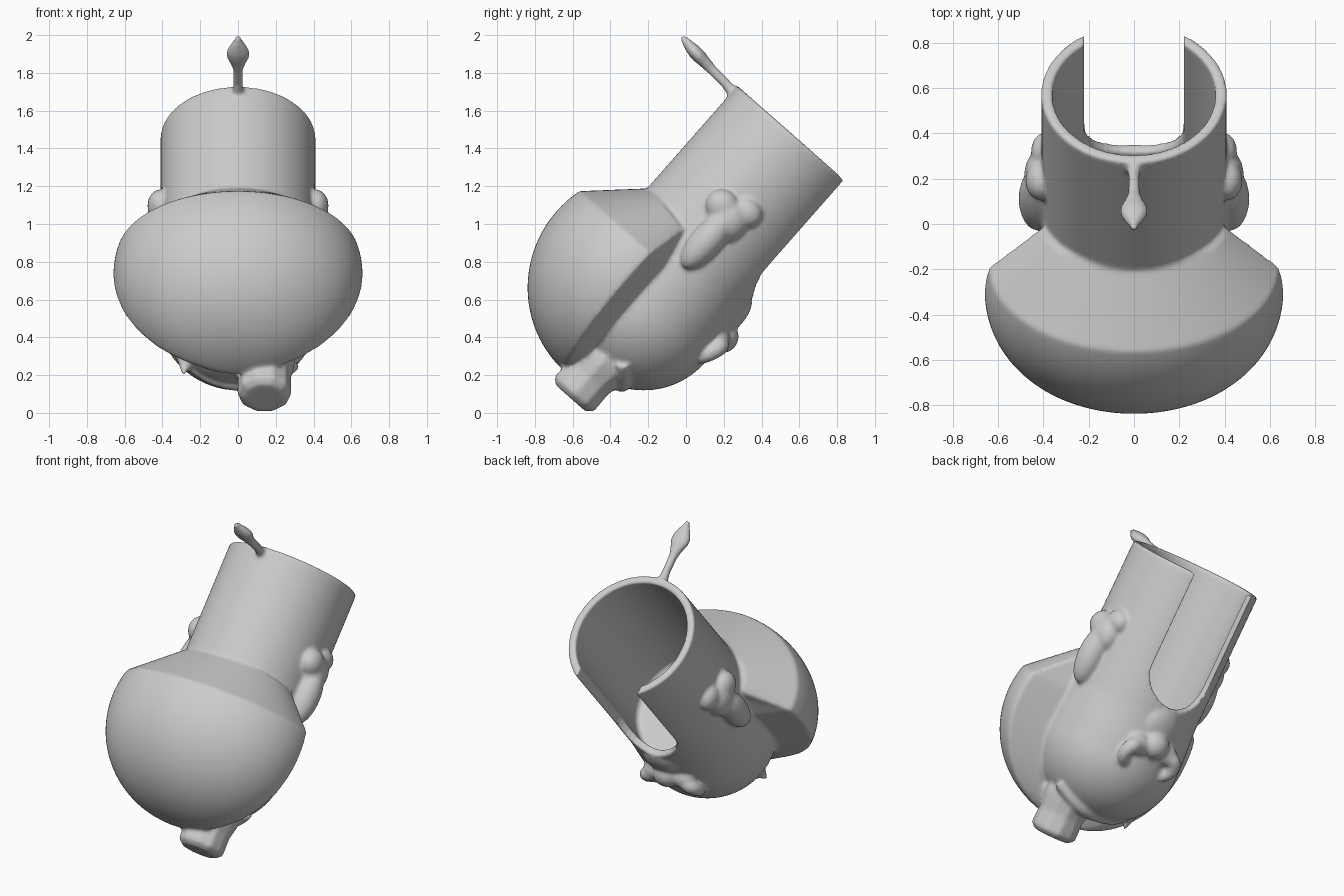
import bpy, bmesh, math
from mathutils import Matrix

if "Cube" in bpy.data.objects:
    bpy.data.objects.remove(bpy.data.objects["Cube"])

# Everything is built upright (z along the tube, -y toward the dome) then leaned back
LEAN = Matrix.Rotation(math.radians(-41.35), 4, 'X')
AXIS_Y = -0.53
parts = []


def link(name, data):
    ob = bpy.data.objects.new(name, data)
    bpy.context.collection.objects.link(ob)
    parts.append(ob)
    return ob


def activate(ob):
    bpy.ops.object.select_all(action='DESELECT')
    ob.select_set(True)
    bpy.context.view_layer.objects.active = ob


def make(name, bm):
    bmesh.ops.recalc_face_normals(bm, faces=bm.faces)
    me = bpy.data.meshes.new(name)
    bm.to_mesh(me)
    bm.free()
    return link(name, me)


def loft(bm, rings):
    """Skin closed rings of equal length and cap both ends."""
    vs = [[bm.verts.new(p) for p in r] for r in rings]
    n = len(vs[0])
    for a, b in zip(vs, vs[1:]):
        for i in range(n):
            bm.faces.new((a[i], a[(i + 1) % n], b[(i + 1) % n], b[i]))
    bm.faces.new(vs[0])
    bm.faces.new(vs[-1])


def ring(cx, cy, z, rx, ry, n):
    return [(cx + rx * math.cos(2 * math.pi * i / n),
             cy + ry * math.sin(2 * math.pi * i / n), z) for i in range(n)]


def ball(name, c, r):
    bm = bmesh.new()
    bmesh.ops.create_uvsphere(bm, u_segments=28, v_segments=18, radius=1,
                              matrix=Matrix.Translation(c) @ Matrix.Diagonal((*r, 1)))
    return make(name, bm)


def swept(name, pts, radii):
    """Smooth round tube through points with varying radius, as a mesh."""
    cu = bpy.data.curves.new(name, 'CURVE')
    cu.dimensions = '3D'
    cu.bevel_depth = 1
    cu.bevel_resolution = 4
    cu.use_fill_caps = True
    s = cu.splines.new('NURBS')
    s.points.add(len(pts) - 1)
    for p, co, r in zip(s.points, pts, radii):
        p.co = (*co, 1)
        p.radius = r
    s.use_endpoint_u = True
    s.order_u = 3
    s.resolution_u = 8
    ob = link(name, cu)
    activate(ob)
    bpy.ops.object.convert(target='MESH')
    bm = bmesh.new()
    bm.from_mesh(ob.data)
    bmesh.ops.remove_doubles(bm, verts=bm.verts, dist=1e-5)
    bmesh.ops.recalc_face_normals(bm, faces=bm.faces)
    bm.to_mesh(ob.data)
    bm.free()
    return ob


def cut(ob, cutter):
    mod = ob.modifiers.new("cut", 'BOOLEAN')
    mod.object = cutter
    mod.operation = 'DIFFERENCE'
    mod.solver = 'EXACT'
    activate(ob)
    bpy.ops.object.modifier_apply(modifier="cut")


# Solid tube with a round head end
prof = [(0.43 * math.sin(t), 0.265 - 0.43 * math.cos(t))
        for t in [math.pi / 2 * i / 16 for i in range(1, 17)]]
prof += [(0.425, 0.4), (0.41, 0.6), (0.41, 1.48)]
bm = bmesh.new()
loft(bm, [ring(0, AXIS_Y, z, r, r, 96) for r, z in prof])
tube = make("tube_body", bm)

# Half-round dome on the front, with bevelled back edge and a sloped shoulder
spans = []
for d in range(3, 106, 3):
    k = math.sin(math.radians(d))
    spans.append((0.66 * k ** 0.93, 0.62 + 0.08 * k, 0.52 * k,
                  0.35 - 0.61 * math.cos(math.radians(d)), 0))
spans += [(0.405, 0.65, 0.275, 0.72, 0.05), (0.36, 0.65, 0.24, 0.72, 0.05)]
rings = []
for rx, nc, rn, z, tilt in spans:
    arc = [(rx * math.cos(t), -nc - rn * math.sin(t), z + tilt * math.sin(t))
           for t in [math.pi * i / 64 for i in range(65)]]
    back = min(0.42, rx * 0.65)
    rings.append(arc + [(-back, -0.60, z), (back, -0.60, z)])
bm = bmesh.new()
loft(bm, rings)
dome = make("front_dome", bm)

# Ears: long lobe with two knobs, both sides
ears = []
for s, side in ((1, "right"), (-1, "left")):
    for c, r in (((0.425, -0.52, 0.76), (0.085, 0.085, 0.19)),
                 ((0.41, -0.58, 0.95), (0.07, 0.09, 0.085)),
                 ((0.395, -0.46, 1.01), (0.06, 0.085, 0.075)),
                 ((0.40, -0.51, 0.91), (0.085, 0.11, 0.12))):
        ears.append(ball("ear_" + side, (s * c[0], c[1], c[2]), r))

# Nose with ridge, tip, and open looped nostrils
nose = ball("nose_ridge", (0, -0.16, 0.55), (0.13, 0.07, 0.14))
ball("nose_tip", (0, -0.12, 0.43), (0.09, 0.085, 0.085))
for s, side in ((1, "right"), (-1, "left")):
    ball("nose_wing_" + side, (s * 0.1, -0.135, 0.4), (0.085, 0.07, 0.07))
    swept("nostril_" + side,
          [(s * 0.06, -0.13, 0.38), (s * 0.15, -0.09, 0.41), (s * 0.19, -0.11, 0.32),
           (s * 0.14, -0.14, 0.26), (s * 0.08, -0.2, 0.24)],
          [0.04, 0.05, 0.042, 0.036, 0.035])

# Mouth ridge and pointed corner
swept("mouth_ridge",
      [(-0.29, -0.46, -0.03), (-0.18, -0.39, -0.09), (0, -0.36, -0.12),
       (0.18, -0.35, -0.1), (0.3, -0.43, -0.02)],
      [0.03, 0.035, 0.04, 0.045, 0.04])
bm = bmesh.new()
loft(bm, [ring(-0.27 - 0.02 * k, -0.46, -0.02 - 0.12 * k, 0.05 * (1.1 - k),
               0.05 * (1.1 - k), 12) for k in (0, 0.5, 1)])
make("mouth_corner_point", bm)

# Stubby faceted plug held in the mouth
bm = bmesh.new()
loft(bm, [ring(0.14, -0.51, z, r, r, 10) for r, z in
          ((0.11, -0.345), (0.145, -0.315), (0.142, -0.2), (0.16, -0.12),
           (0.165, -0.08), (0.14, 0.05))])
make("mouth_plug", bm)

# Stalk with a pointed bulb on the rim
path = [(0.89, 1.42, 0.05, 0.04), (0.95, 1.44, 0.03, 0.03), (1.0, 1.448, 0.024, 0.027),
        (1.1, 1.455, 0.026, 0.028), (1.15, 1.46, 0.042, 0.032), (1.19, 1.463, 0.06, 0.037),
        (1.23, 1.466, 0.062, 0.037), (1.27, 1.47, 0.044, 0.03), (1.3, 1.475, 0.025, 0.024),
        (1.335, 1.48, 0.012, 0.012)]
bm = bmesh.new()
loft(bm, [[(x, -n, z + dz) for x, dz, _ in ring(0, 0, 0, rx, rz, 20)]
          for n, z, rx, rz in path])
make("rim_stalk", bm)

# Cavity and U-shaped slot cutters
body_parts = parts[:]
bm = bmesh.new()
loft(bm, [ring(0, AXIS_Y, z, r, r, 96) for r, z in ((0.34, 0.5), (0.36, 0.52), (0.36, 1.8))])
cavity = make("cavity_cutter", bm)
w, zc = 0.22, 0.89
outline = [(w, 1.8)] + [(w * math.cos(t), zc - w * math.sin(t))
                        for t in [math.pi * i / 24 for i in range(25)]] + [(-w, 1.8)]
bm = bmesh.new()
loft(bm, [[(x, y, z) for x, z in outline] for y in (-0.42, 0.2)])
slot = make("slot_cutter", bm)
for ob in [tube, dome, nose] + ears:
    cut(ob, cavity)
for ob in (tube, nose):
    cut(ob, slot)
for c in (cavity, slot):
    bpy.data.objects.remove(c)

# Fuse all parts into one softly blended body
activate(tube)
for ob in body_parts:
    ob.select_set(True)
bpy.ops.object.join()
tube.name = "fused_body"
rm = tube.modifiers.new("fuse", 'REMESH')
rm.mode = 'VOXEL'
rm.voxel_size = 0.011
sm = tube.modifiers.new("soften", 'SMOOTH')
sm.factor = 0.5
sm.iterations = 8
for m in ("fuse", "soften"):
    bpy.ops.object.modifier_apply(modifier=m)
tube.matrix_world = LEAN
bpy.ops.object.shade_smooth_by_angle(angle=math.radians(50))
